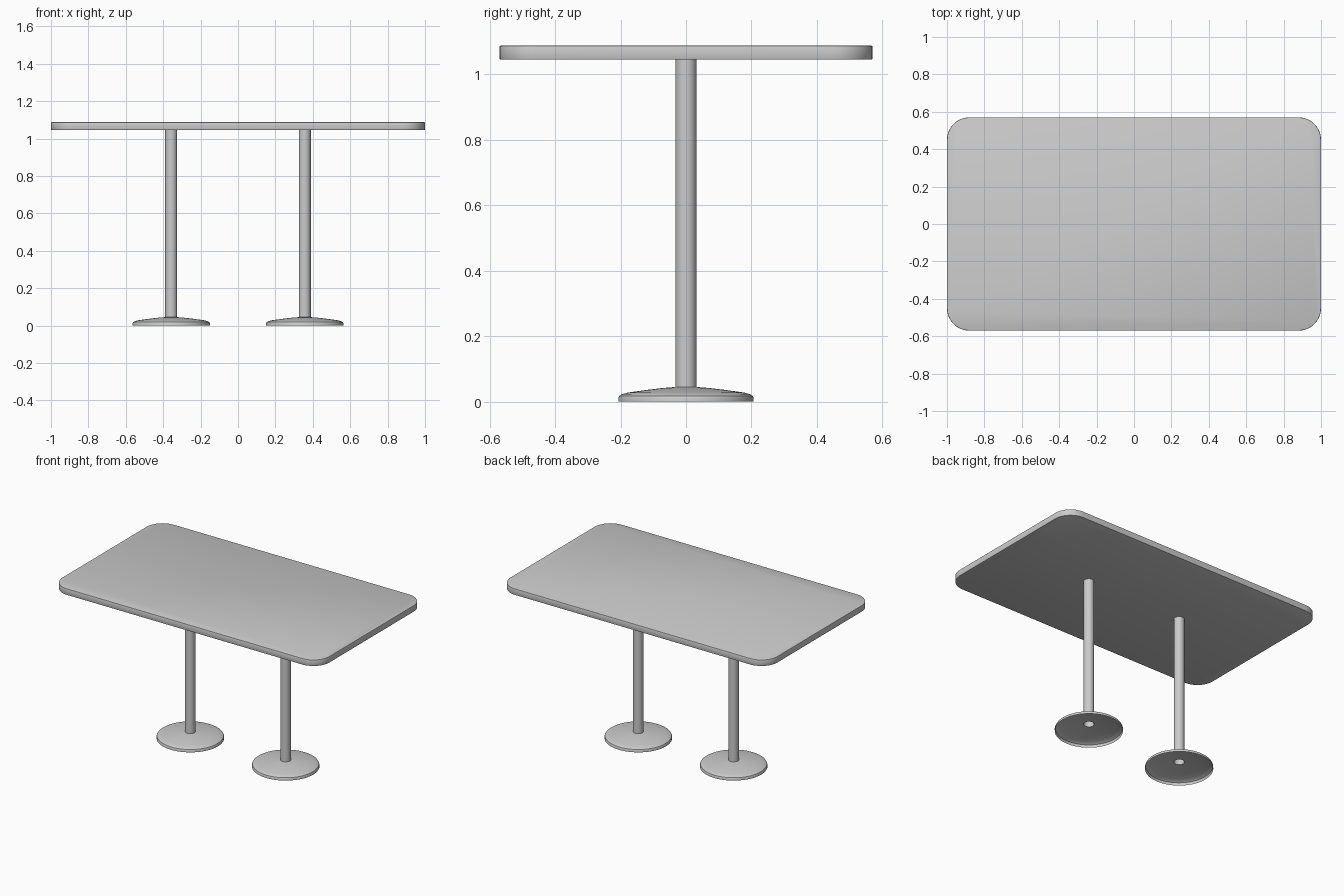
import bpy, bmesh, math

if "Cube" in bpy.data.objects:
    bpy.data.objects.remove(bpy.data.objects["Cube"])

TOP_X, TOP_Y, TOP_Z0, TOP_Z1 = 1.0, 0.57, 1.045, 1.088
CORNER = 0.12
LEG_X, POLE_R, BASE_Z = 0.357, 0.032, 0.045


def make_object(name, bm):
    mesh = bpy.data.meshes.new(name)
    bm.to_mesh(mesh)
    bm.free()
    obj = bpy.data.objects.new(name, mesh)
    bpy.context.collection.objects.link(obj)
    bpy.ops.object.select_all(action='DESELECT')
    obj.select_set(True)
    bpy.context.view_layer.objects.active = obj
    bpy.ops.object.shade_smooth_by_angle(angle=math.radians(30))
    return obj


def lathe(name, profile, x, sides=48):
    """Open surface of revolution; profile runs bottom/outside to top/inside."""
    bm = bmesh.new()
    rings = []
    for r, z in profile:
        rings.append([bm.verts.new((x + r * math.cos(2 * math.pi * i / sides),
                                    r * math.sin(2 * math.pi * i / sides), z))
                      for i in range(sides)])
    for low, high in zip(rings, rings[1:]):
        for i in range(sides):
            j = (i + 1) % sides
            bm.faces.new((low[i], low[j], high[j], high[i]))
    return make_object(name, bm)


# Table top: rounded rectangle extruded, with a tiny softened rim
bm = bmesh.new()
outline = []
steps = 10
for k, (sx, sy) in enumerate([(1, 1), (-1, 1), (-1, -1), (1, -1)]):
    for i in range(steps + 1):
        a = math.pi / 2 * (k + i / steps)
        outline.append(bm.verts.new((sx * (TOP_X - CORNER) + CORNER * math.cos(a),
                                     sy * (TOP_Y - CORNER) + CORNER * math.sin(a),
                                     TOP_Z0)))
bottom = bm.faces.new(outline)
extruded = bmesh.ops.extrude_face_region(bm, geom=[bottom], use_keep_orig=True)
for v in extruded["geom"]:
    if isinstance(v, bmesh.types.BMVert):
        v.co.z = TOP_Z1
bmesh.ops.recalc_face_normals(bm, faces=bm.faces)
rim = [e for e in bm.edges if abs(e.verts[0].co.z - e.verts[1].co.z) < 1e-5]
bmesh.ops.bevel(bm, geom=rim, offset=0.004, segments=2, profile=0.5, affect='EDGES')
make_object("table_top", bm)

# Two pedestals: hollow pole on a shallow domed foot, open underneath
foot_profile = [(0.207, 0.0), (0.207, 0.012), (0.204, 0.018), (0.195, 0.023),
                (0.178, 0.028), (0.12, 0.036), (0.07, 0.042), (POLE_R, BASE_Z)]
for side, x in (("left", -LEG_X), ("right", LEG_X)):
    lathe(f"{side}_foot", foot_profile, x)
    lathe(f"{side}_pole", [(POLE_R, BASE_Z), (POLE_R, TOP_Z0)], x, 32)
